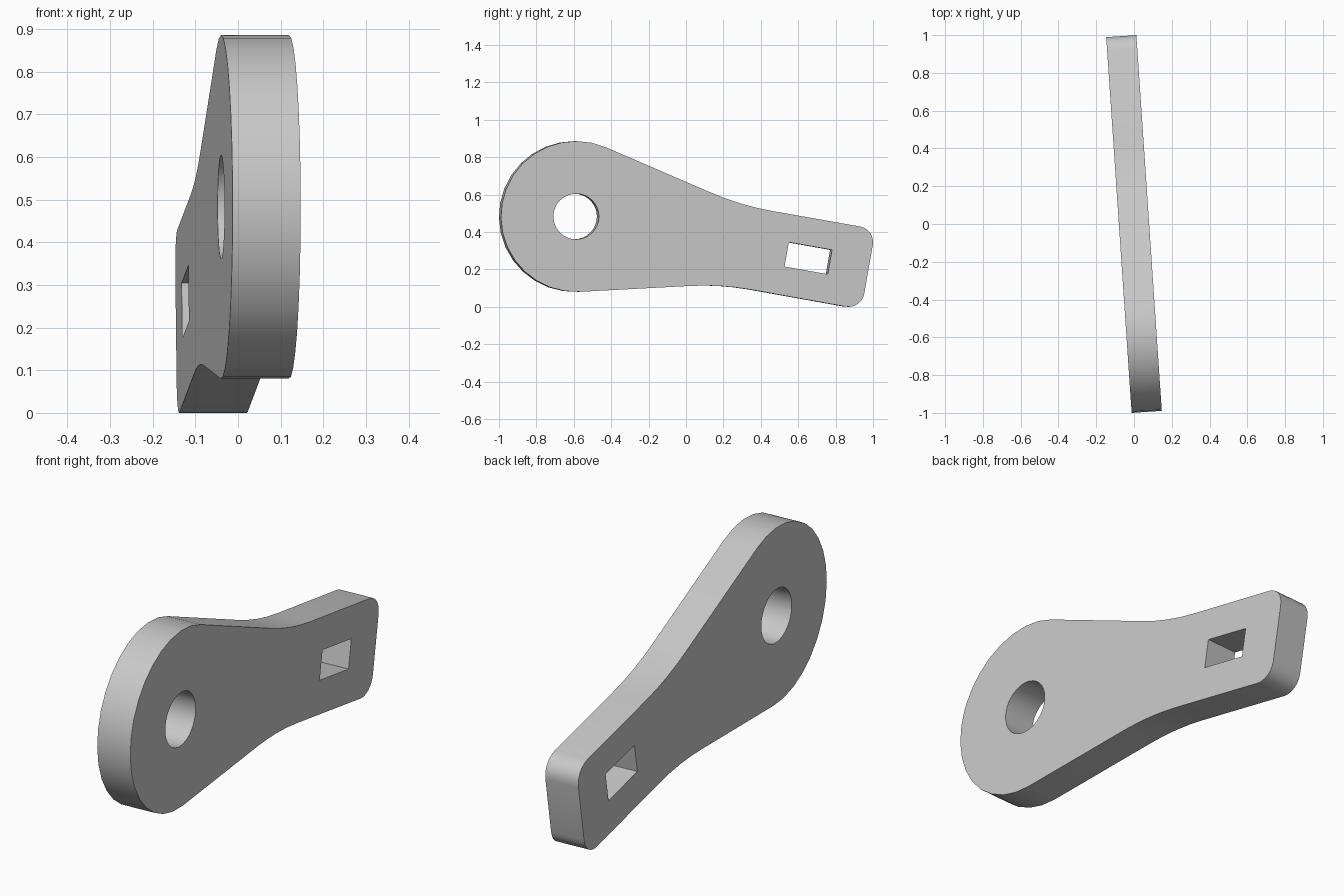
import bpy, bmesh
from math import sin, cos, radians
from mathutils import Matrix, Vector

THICK = 0.16
TILT = 10   # slope of the narrow end, degrees

cube = bpy.data.objects.get("Cube")
if cube:
    bpy.data.objects.remove(cube, do_unlink=True)

# Material
mat = bpy.data.materials.new("plain grey")
mat.use_nodes = True
grey = (0.58, 0.58, 0.58, 1)
mat.diffuse_color = grey
mat.node_tree.nodes["Principled BSDF"].inputs["Base Color"].default_value = grey


def arc(cy, cz, r, start, end, steps):
    """Points on an arc in the plane of the plate, angles in degrees."""
    angles = [radians(start + (end - start) * i / steps) for i in range(steps + 1)]
    return [(cy + r * cos(a), cz + r * sin(a)) for a in angles]


def box(cy, cz, length, height, tilt):
    """Corners of a rectangle turned down by the tilt."""
    c, s = cos(radians(-tilt)), sin(radians(-tilt))
    return [(cy + a * c - b * s, cz + a * s + b * c)
            for a, b in ((-length / 2, -height / 2), (length / 2, -height / 2),
                         (length / 2, height / 2), (-length / 2, height / 2))]


# Outline: round head, concave necks, rounded corners of the narrow end
outline = (arc(-0.594, 0.483, 0.403, 273, 66.5, 18)
           + arc(0.697, 1.912, 1.42, 246.5, 270 - TILT, 4)
           + arc(0.912, 0.346, 0.085, 90 - TILT, -TILT, 6)
           + arc(0.866, 0.085, 0.085, -TILT, -90 - TILT, 6)
           + arc(0.094, -1.306, 1.42, 90 - TILT, 93, 4))
round_hole = arc(-0.594, 0.483, 0.122, 0, 360, 32)[:-1]
slot = box(0.65, 0.26, 0.235, 0.132, TILT)

# Fill the outline around the holes and extrude it to a plate
bm = bmesh.new()
edges = []
for loop in (outline, round_hole, slot):
    verts = [bm.verts.new((-THICK / 2, y, z)) for y, z in loop]
    edges += [bm.edges.new((v, verts[i - 1])) for i, v in enumerate(verts)]
bmesh.ops.triangle_fill(bm, edges=edges, use_beauty=True, normal=Vector((1, 0, 0)))
result = bmesh.ops.extrude_face_region(bm, geom=bm.faces[:], use_keep_orig=True)
moved = [g for g in result["geom"] if isinstance(g, bmesh.types.BMVert)]
bmesh.ops.translate(bm, verts=moved, vec=(THICK, 0, 0))
bmesh.ops.recalc_face_normals(bm, faces=bm.faces[:])

# The whole plate stands slightly turned about the vertical
bmesh.ops.rotate(bm, verts=bm.verts[:], cent=(0, 0, 0),
                 matrix=Matrix.Rotation(radians(3.87), 3, "Z"))

mesh = bpy.data.meshes.new("lever_plate")
bm.to_mesh(mesh)
bm.free()
mesh.materials.append(mat)
plate = bpy.data.objects.new("lever_plate", mesh)
bpy.context.collection.objects.link(plate)

bpy.ops.object.select_all(action="DESELECT")
plate.select_set(True)
bpy.context.view_layer.objects.active = plate
bpy.ops.object.shade_smooth_by_angle(angle=radians(30))
